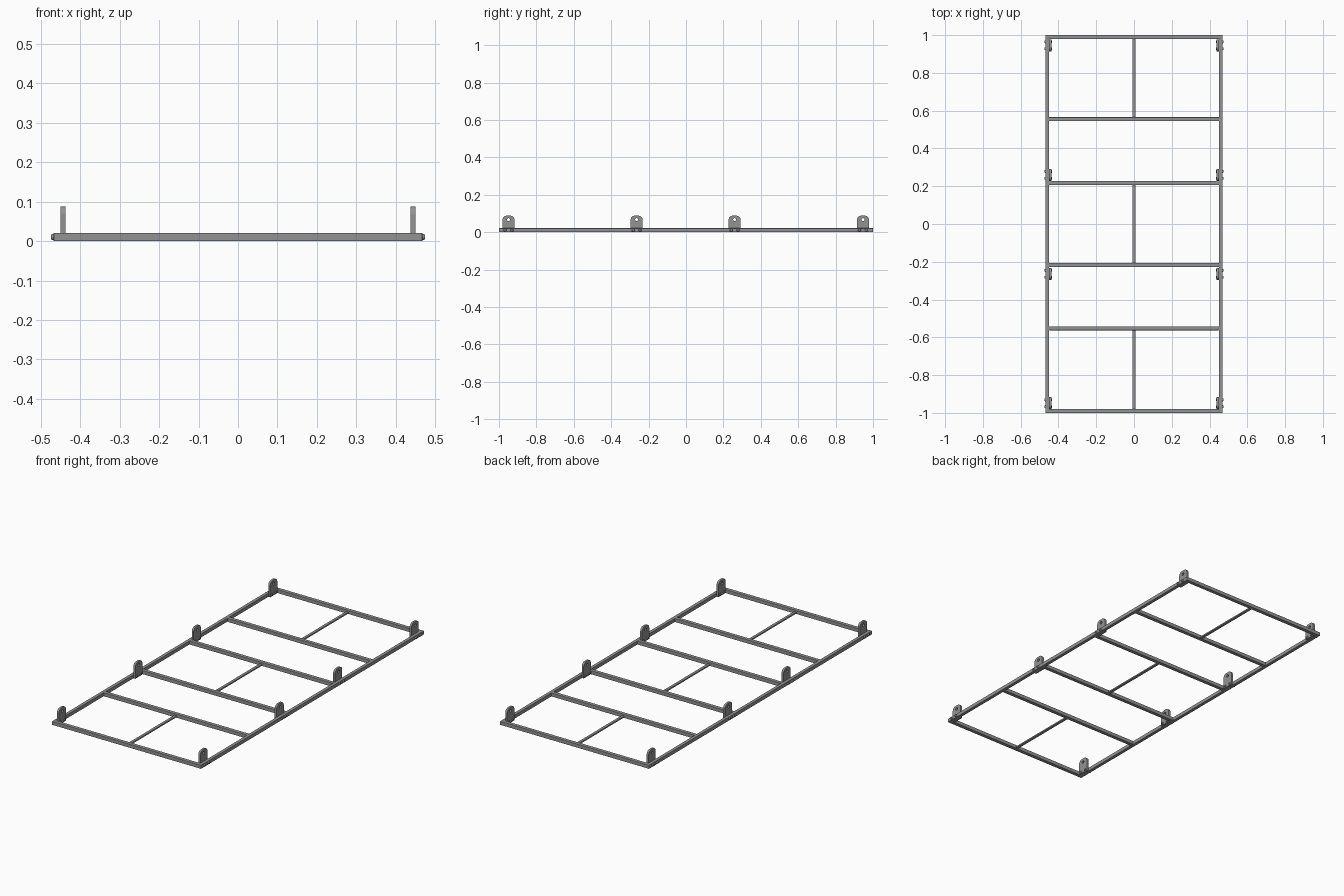
import bpy, bmesh, math
from mathutils import Matrix

if "Cube" in bpy.data.objects:
    bpy.data.objects.remove(bpy.data.objects["Cube"])

T = 0.021          # square tube size
XO = 0.468         # outer half width of the frame

steel = bpy.data.materials.new("dark_steel")
steel.diffuse_color = (0.29, 0.29, 0.29, 1)
steel.use_nodes = True
steel.node_tree.nodes["Principled BSDF"].inputs["Base Color"].default_value = steel.diffuse_color


def finish(name, bm, bevel=0.0):
    me = bpy.data.meshes.new(name)
    bmesh.ops.recalc_face_normals(bm, faces=bm.faces)
    bm.to_mesh(me)
    bm.free()
    me.materials.append(steel)
    ob = bpy.data.objects.new(name, me)
    bpy.context.collection.objects.link(ob)
    if bevel:
        m = ob.modifiers.new("rounded_edges", 'BEVEL')
        m.width, m.segments = bevel, 2
    return ob


def bar(name, x0, x1, y0, y1, z0=0.0, z1=T, bevel=0.002):
    bm = bmesh.new()
    bmesh.ops.create_cube(bm, size=1)
    for v in bm.verts:
        v.co.x = x0 if v.co.x < 0 else x1
        v.co.y = y0 if v.co.y < 0 else y1
        v.co.z = z0 if v.co.z < 0 else z1
    return finish(name, bm, bevel)


def lug(name, x, y):
    # plate with rounded top corners and a round hole
    w, h, r, t, hz, hr = 0.032, 0.088, 0.022, 0.012, 0.067, 0.008
    outline = [(-w, 0.001), (w, 0.001)]
    for side, start in ((1, 0), (-1, 90)):
        for i in range(7):
            a = math.radians(start + i * 15)
            outline.append((side * (w - r) + r * math.cos(a), h - r + r * math.sin(a)))
    hole = [(hr * math.cos(i * math.pi / 8), hz + hr * math.sin(i * math.pi / 8)) for i in range(16)]
    bm = bmesh.new()
    edges = []
    for loop in (outline, hole):
        vs = [bm.verts.new((x - t / 2, y + p, z)) for p, z in loop]
        edges += [bm.edges.new((vs[i], vs[(i + 1) % len(vs)])) for i in range(len(vs))]
    bmesh.ops.triangle_fill(bm, edges=edges, use_beauty=True)
    ext = bmesh.ops.extrude_face_region(bm, geom=bm.faces[:])
    bmesh.ops.translate(bm, vec=(t, 0, 0),
                        verts=[g for g in ext['geom'] if isinstance(g, bmesh.types.BMVert)])
    finish(name, bm)


def bolt(name, x, y, length, r_in, r_out, sides, facing):
    # tapered disc, its smaller end facing +x or -x
    bm = bmesh.new()
    bmesh.ops.create_cone(bm, cap_ends=True, segments=sides, radius1=r_in, radius2=r_out, depth=length,
                          matrix=Matrix.Translation((x, y, T / 2))
                          @ Matrix.Rotation(facing * math.pi / 2, 4, 'Y'))
    finish(name, bm)


# outer frame
for s, n in ((-1, "left"), (1, "right")):
    xs = sorted((s * XO, s * (XO - T + 0.002)))
    bar(n + "_side_rail", xs[0], xs[1], -0.982, 0.982)
XI = XO - T + 0.003
for s, n in ((-1, "front"), (1, "back")):
    ys = sorted((s, s * (1 - T)))
    bar(n + "_end_rail", -XO, XO, ys[0], ys[1])

# cross members
for i, y in enumerate((-0.552, -0.217, 0.217, 0.555)):
    bar(f"cross_bar_{i + 1}", -XI, XI, y - T / 2, y + T / 2)

# thin centre struts
for n, y0, y1 in (("front", -0.98, -0.56), ("middle", -0.207, 0.207), ("back", 0.564, 0.98)):
    bar(n + "_centre_strut", -0.008, 0.008, y0, y1, 0.003, 0.012)

# mounting lugs, each held by two bolts through the side rail
for s, n in ((-1, "left"), (1, "right")):
    for i, y in enumerate((-0.949, -0.264, 0.26, 0.946)):
        lug(f"{n}_lug_{i + 1}", s * 0.444, y)
        for j, dy in enumerate((-0.018, 0.018)):
            bolt(f"{n}_bolt_head_{i + 1}_{j + 1}", s * 0.470, y + dy, 0.008, 0.009, 0.006, 12, s)
            bolt(f"{n}_bolt_nut_{i + 1}_{j + 1}", s * 0.436, y + dy, 0.005, 0.008, 0.006, 6, -s)
